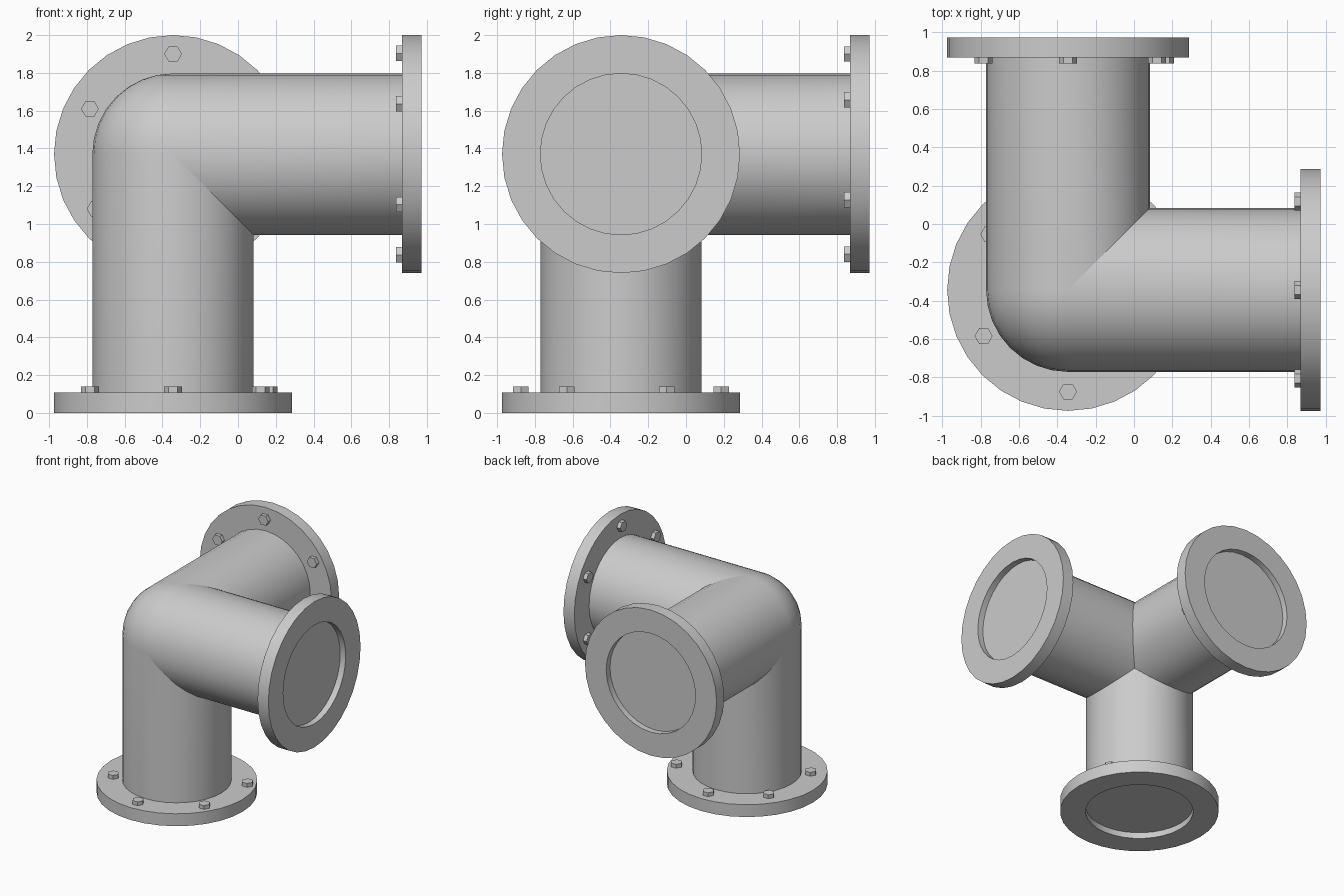
import bpy, bmesh, math
from mathutils import Vector as V

if "Cube" in bpy.data.objects:
    bpy.data.objects.remove(bpy.data.objects["Cube"])

C = V((-0.344, -0.344, 1.37))       # where the three pipe axes meet
R, FR, N = 0.427, 0.63, 32          # pipe radius, flange radius, sides
RECESS = 0.052                      # depth of the pipe end inside its flange
X, Y, Z = V((1, 0, 0)), V((0, 1, 0)), V((0, 0, 1))


def finish(bm, name):
    bmesh.ops.remove_doubles(bm, verts=bm.verts, dist=0.0005)
    bmesh.ops.recalc_face_normals(bm, faces=bm.faces)
    me = bpy.data.meshes.new(name)
    bm.to_mesh(me)
    bm.free()
    ob = bpy.data.objects.new(name, me)
    bpy.context.collection.objects.link(ob)
    bpy.ops.object.select_all(action='DESELECT')
    ob.select_set(True)
    bpy.context.view_layer.objects.active = ob
    bpy.ops.object.shade_smooth_by_angle(angle=math.radians(30), keep_sharp_edges=True)


def ring(bm, o, u, v, r, n):
    return [bm.verts.new(o + r * (math.cos(2 * math.pi * i / n) * u + math.sin(2 * math.pi * i / n) * v))
            for i in range(n)]


def bridge(bm, a, b):
    n = len(a)
    for i in range(n):
        j = (i + 1) % n
        bm.faces.new((a[i], a[j], b[j], b[i]))


# three-way elbow: mitred pipes plus a rounded outer corner
bm = bmesh.new()
arms = [(-Z, X, Y, 1.37), (X, Y, -Z, 1.316), (Y, -Z, X, 1.316)]
for a, b, c, length in arms:
    start = ring(bm, C, b, c, R, N)
    cut = []
    for w in start:
        p = w.co - C
        t = max(0, p.dot(b), p.dot(c))
        cut.append(t > 0.001)
        w.co += a * t
    end = ring(bm, C + a * (length - RECESS), b, c, R, N)
    bridge(bm, start, end)
    bm.faces.new(end)
    for i in range(N):              # keep the mitre creases sharp
        j = (i + 1) % N
        if cut[i] or cut[j]:
            bm.edges.get((start[i], start[j])).smooth = False
K = N // 4
grid = []
for i in range(K + 1):
    t = math.pi / 2 * i / K
    grid.append([bm.verts.new(C + R * (math.cos(t) * Z - math.sin(t) * (
        math.cos(math.pi / 2 * j / K) * X + math.sin(math.pi / 2 * j / K) * Y))) for j in range(K + 1)])
for i in range(K):
    for j in range(K):
        bm.faces.new((grid[i][j], grid[i + 1][j], grid[i + 1][j + 1], grid[i][j + 1]))
bmesh.ops.remove_doubles(bm, verts=bm.verts, dist=0.0005)
bmesh.ops.dissolve_degenerate(bm, edges=bm.edges, dist=0.0001)
finish(bm, "elbow_pipe")

# bolt positions around a flange: slightly uneven on two, regular on the third
uneven = [(0, -.53), (-.44, -.24), (-.41, .29), (0, .53), (.506, .242), (.464, -.287)]
even = [(.533 * math.sin(k * math.pi / 3), .533 * math.cos(k * math.pi / 3)) for k in range(6)]

for name, a, u, v, length, th, spots in [("bottom", -Z, X, Y, 1.37, 0.107, uneven),
                                         ("side", X, Y, Z, 1.316, 0.103, even),
                                         ("back", Y, X, -Z, 1.316, 0.103, uneven)]:
    # flange ring
    bm = bmesh.new()
    loops = [ring(bm, C + a * d, u, v, r, N) for r, d in
             ((R, length - th), (FR, length - th), (FR, length), (R, length))]
    for k in range(4):
        bridge(bm, loops[k], loops[(k + 1) % 4])
    finish(bm, name + "_flange")
    # hexagonal bolt heads
    bm = bmesh.new()
    for s, t in spots:
        o = C + u * s + v * t + a * (length - th)
        base, top = ring(bm, o, u, v, 0.047, 6), ring(bm, o - a * 0.033, u, v, 0.047, 6)
        bridge(bm, base, top)
        bm.faces.new(top)
        bm.faces.new(base)
    finish(bm, name + "_bolts")
